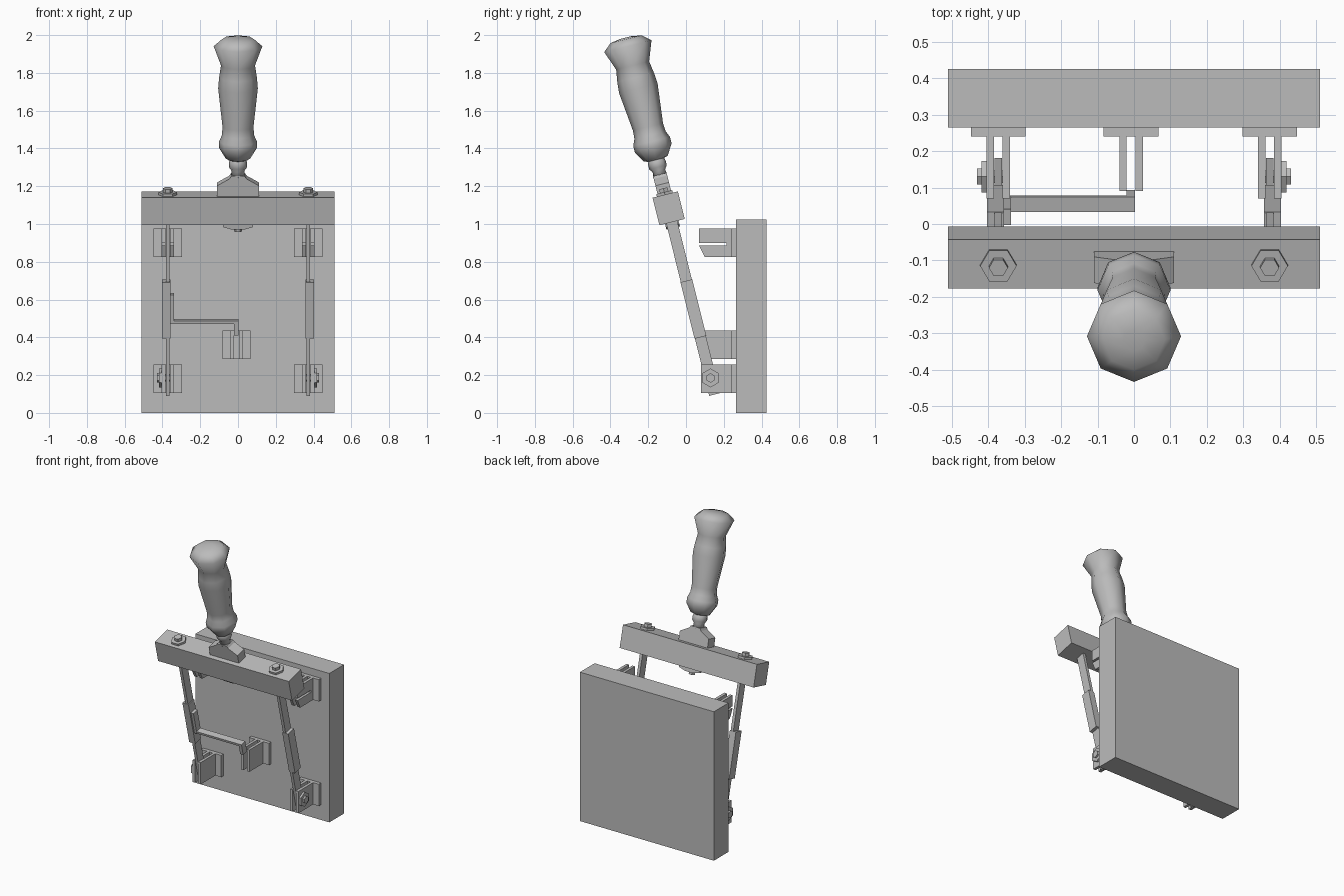
import bpy, bmesh, math
from mathutils import Matrix, Vector

if "Cube" in bpy.data.objects:
    bpy.data.objects.remove(bpy.data.objects["Cube"])

grey = bpy.data.materials.new("grey")
grey.diffuse_color = (0.5, 0.5, 0.5, 1)
grey.use_nodes = True
grey.node_tree.nodes["Principled BSDF"].inputs["Base Color"].default_value = grey.diffuse_color

# Frame of the swinging lever: origin at the pivot, z along the blades
LEVER = Matrix.Translation((0, 0.13, 0.185)) @ Matrix.Rotation(math.radians(14), 4, 'X')
FIXED = Matrix.Identity(4)


def finish(name, bm, frame=FIXED, smooth=False):
    bmesh.ops.recalc_face_normals(bm, faces=bm.faces)
    bm.transform(frame)
    me = bpy.data.meshes.new(name)
    bm.to_mesh(me)
    bm.free()
    me.materials.append(grey)
    ob = bpy.data.objects.new(name, me)
    bpy.context.collection.objects.link(ob)
    if smooth:
        for p in me.polygons:
            p.use_smooth = True
    return ob


def box(name, x0, x1, y0, y1, z0, z1, frame=FIXED):
    bm = bmesh.new()
    bmesh.ops.create_cube(bm, size=1)
    for v in bm.verts:
        v.co = Vector((x0 + (v.co.x + 0.5) * (x1 - x0),
                       y0 + (v.co.y + 0.5) * (y1 - y0),
                       z0 + (v.co.z + 0.5) * (z1 - z0)))
    return finish(name, bm, frame)


def extrude(name, points, offset, frame=FIXED):
    bm = bmesh.new()
    face = bm.faces.new([bm.verts.new(p) for p in points])
    out = bmesh.ops.extrude_face_region(bm, geom=[face])
    bmesh.ops.translate(bm, vec=offset,
                        verts=[g for g in out['geom'] if isinstance(g, bmesh.types.BMVert)])
    return finish(name, bm, frame)


def lathe(name, profile, sides, frame, smooth=False):
    """Rings of (radius, height) joined along local z, capped at both ends."""
    bm = bmesh.new()
    rings = [[bm.verts.new((r * math.cos(2 * math.pi * i / sides),
                            r * math.sin(2 * math.pi * i / sides), z))
              for i in range(sides)] for r, z in profile]
    for a, b in zip(rings, rings[1:]):
        for i in range(sides):
            j = (i + 1) % sides
            bm.faces.new((a[i], a[j], b[j], b[i]))
    bm.faces.new(rings[0])
    bm.faces.new(rings[-1])
    return finish(name, bm, frame, smooth)


def fork(name, x, z, reach, slotted=False):
    """Mounting plate with two upright prongs that hold a blade."""
    box(name + "_plate", x - 0.075, x + 0.075, 0.24, 0.266, z - 0.075, z + 0.075)
    for i, dx in enumerate((-0.022, 0.022)):
        x0 = x + dx - 0.01
        prong = f"{name}_prong_{i + 1}"
        if slotted:
            outline = [(0.24, -0.075), (0.10, -0.075), (0.07, -0.015), (0.215, -0.015),
                       (0.215, 0), (0.07, 0), (0.07, 0.075), (0.24, 0.075)]
            extrude(prong, [(x0, y, z + h) for y, h in outline], (0.02, 0, 0))
        else:
            box(prong, x0, x0 + 0.02, reach, 0.24, z - 0.075, z + 0.075)


# Back board
box("board", -0.51, 0.51, 0.265, 0.425, 0, 1.025)

# Forks on the board
for side, s in (("left", -1), ("right", 1)):
    fork(side + "_hinge_fork", s * 0.372, 0.18, 0.08)
    fork(side + "_contact_fork", s * 0.372, 0.9, 0.07, slotted=True)
fork("middle_fork", -0.008, 0.36, 0.09)

for side, s in (("left", -1), ("right", 1)):
    # Hinge bolt
    out = Matrix.Translation((s * 0.372, 0.13, 0.185)) @ Matrix.Rotation(s * math.pi / 2, 4, 'Y') \
        @ Matrix.Rotation(math.pi, 4, 'Z')
    lathe(side + "_hinge_bolt", [(0.02, -0.03), (0.02, 0.03), (0.05, 0.03), (0.05, 0.046),
                                 (0.025, 0.046), (0.025, 0.058)], 6, out)
    # Blade with thicker middle section
    box(side + "_blade", s * 0.372 - 0.01, s * 0.372 + 0.01, -0.03, 0.03, -0.09, 0.86, LEVER)
    box(side + "_blade_sleeve", s * 0.38 - 0.023, s * 0.38 + 0.023, -0.032, 0.032,
        0.222, 0.53, LEVER)
    # Nut on top of the crossbar
    lathe(side + "_crossbar_nut", [(0.05, 0.99), (0.05, 1.014), (0.026, 1.014), (0.026, 1.035)],
          6, LEVER @ Matrix.Translation((s * 0.372, 0, 0)))

# Side arm that reaches into the middle fork
box("arm_flange", -0.362, -0.338, -0.022, 0.022, 0.30, 0.458, LEVER)
box("arm", -0.34, 0.003, -0.021, 0.021, 0.30, 0.316, LEVER)
box("arm_tip", -0.02, 0.003, -0.021, 0.021, 0.237, 0.31, LEVER)

# Crossbar
box("crossbar", -0.51, 0.51, -0.067, 0.071, 0.85, 1.0, LEVER)

# Plate and stud under the crossbar
plate = [(-0.08, 0.855), (-0.08, 0.832), (-0.03, 0.818), (0.03, 0.818), (0.08, 0.832), (0.08, 0.855)]
extrude("under_plate", [(x, -0.037, z) for x, z in plate], (0, 0.074, 0), LEVER)
lathe("under_stud", [(0.022, 0.80), (0.022, 0.82)], 6, LEVER)

# Handle foot and neck
half = [(0.11, 0.995), (0.11, 1.058), (0.045, 1.095), (0.035, 1.11)]
foot = half + [(-x, z) for x, z in reversed(half)]
extrude("handle_foot", [(x, -0.037, z) for x, z in foot], (0, 0.074, 0), LEVER)
lathe("handle_neck", [(0.038, 1.10), (0.034, 1.13), (0.048, 1.15), (0.048, 1.175), (0.036, 1.21)],
      8, LEVER, True)

# Turned grip
lathe("grip", [(0.045, 1.19), (0.065, 1.197), (0.1, 1.255), (0.1, 1.29), (0.085, 1.325),
               (0.082, 1.37), (0.105, 1.58), (0.1, 1.64), (0.09, 1.705), (0.129, 1.81),
               (0.085, 1.848), (0.03, 1.857)], 8, LEVER, True)
